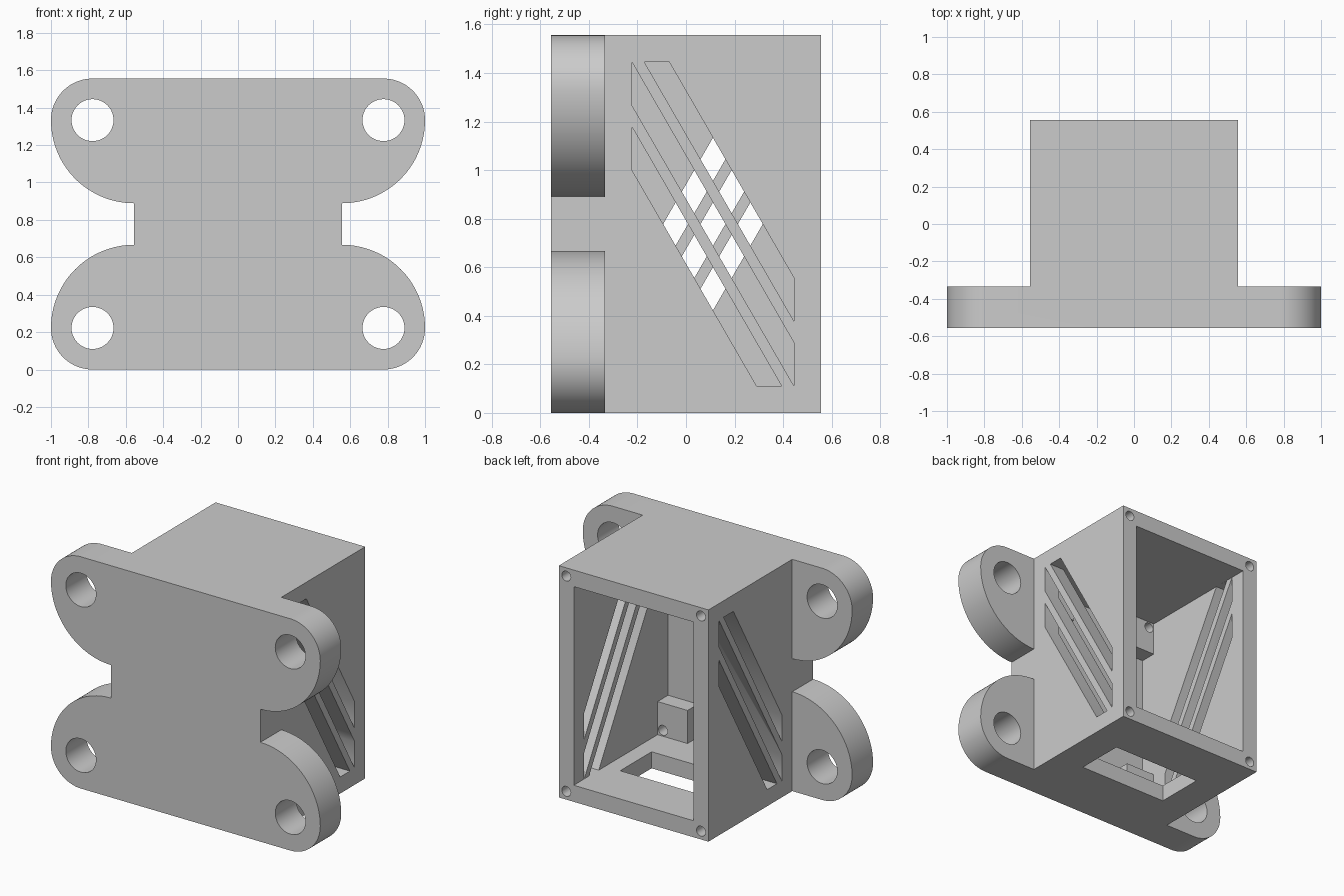
import bpy, bmesh, math

if "Cube" in bpy.data.objects:
    bpy.data.objects.remove(bpy.data.objects["Cube"])

S = 1 / 45  # drawn in millimetres, 90 mm wide -> 2 units

grey = bpy.data.materials.new("plain_grey")
grey.diffuse_color = (0.6, 0.6, 0.6, 1)
grey.use_nodes = True
grey.node_tree.nodes["Principled BSDF"].inputs["Base Color"].default_value = grey.diffuse_color

TO_3D = {
    "x": lambda u, v, d: (d, u, v),
    "y": lambda u, v, d: (u, d, v),
    "z": lambda u, v, d: (u, v, d),
}


def prism(name, pts, axis, a, b):
    """Extrude a closed 2D profile along an axis from a to b."""
    bm = bmesh.new()
    ends = [[bm.verts.new([c * S for c in TO_3D[axis](u, v, d)]) for u, v in pts]
            for d in (a, b)]
    n = len(pts)
    bm.faces.new(ends[0])
    bm.faces.new(ends[1][::-1])
    for i in range(n):
        j = (i + 1) % n
        bm.faces.new((ends[0][i], ends[0][j], ends[1][j], ends[1][i]))
    bmesh.ops.recalc_face_normals(bm, faces=bm.faces)
    me = bpy.data.meshes.new(name)
    bm.to_mesh(me)
    bm.free()
    me.materials.append(grey)
    ob = bpy.data.objects.new(name, me)
    bpy.context.collection.objects.link(ob)
    return ob


def rect(u0, u1, v0, v1):
    return [(u0, v0), (u1, v0), (u1, v1), (u0, v1)]


def arc(cx, cy, r, a0, a1, n):
    return [(cx + r * math.cos(math.radians(a0 + (a1 - a0) * i / n)),
             cy + r * math.sin(math.radians(a0 + (a1 - a0) * i / n)))
            for i in range(n + 1)]


def circle(cx, cy, r, n):
    return arc(cx, cy, r, 0, 360, n)[:-1]


def combine(target, tool, operation="DIFFERENCE"):
    tool.hide_render = True
    mod = target.modifiers.new("bool", "BOOLEAN")
    mod.operation = operation
    mod.solver = "EXACT"
    mod.object = tool
    bpy.context.view_layer.objects.active = target
    bpy.ops.object.modifier_apply(modifier=mod.name)
    bpy.data.objects.remove(tool)


# Mounting flange: four rounded ears, outline mirrored top/bottom and left/right
ear = arc(35, 10, 10, -90, 0, 20) + arc(25, 10, 20, 0, 90, 32)[1:]
right = ear + [(x, 70 - z) for x, z in reversed(ear)]
outline = right + [(-x, z) for x, z in reversed(right)]
body = prism("bracket_housing", outline, "y", -25, -15)

# Box housing
combine(body, prism("box", rect(-25, 25, 0, 70), "y", -20, 25), "UNION")

# Cavity open at the back; its deepest 5 mm leaves four corner bosses
combine(body, prism("cavity", rect(-20, 20, 5, 65), "y", -15, 30))
plus = [(-10, 5), (10, 5), (10, 15), (20, 15), (20, 55), (10, 55),
        (10, 65), (-10, 65), (-10, 55), (-20, 55), (-20, 15), (-10, 15)]
combine(body, prism("deep_cavity", plus, "y", -20, -14))

# Window in the floor
combine(body, prism("floor_window", rect(-15, 15, -5, 10), "z", -5, 8))

# Ear holes, rear screw holes and boss screw holes
for sx in (-1, 1):
    for sz in (-1, 1):
        combine(body, prism("ear_hole", circle(35 * sx, 35 + 25 * sz, 5.05, 48), "y", -30, -10))
        combine(body, prism("rear_hole", circle(22.5 * sx, 35 + 32.5 * sz, 1.5, 24), "y", 15, 30))
        combine(body, prism("boss_hole", circle(18.2 * sx, 35 + 28.2 * sz, 1.5, 24), "y", -19.98, -14))

# Slanted 60 degree vent slots, opposite slant on the two sides
k = math.sqrt(3)
W, H = 15, 29.99                      # half size of the slotted area
lo = (-W, k * W - 4)
middle = [(-W, H), (W, -k * W + 4), (W, -H), lo]
upper = [((16 - H) / k, H), (W, 16 - k * W), (W, 8 - k * W), ((8 - H) / k, H)]
lower = [(-u, -v) for u, v in upper]
for side in (1, -1):
    for slot in (upper, middle, lower):
        pts = [(5 + side * u, 35 + v) for u, v in slot]
        combine(body, prism("vent_slot", pts, "x", 18 * side, 28 * side))

# Smooth the rounded ears and holes, keep the edges crisp
bpy.ops.object.select_all(action="DESELECT")
body.select_set(True)
bpy.context.view_layer.objects.active = body
bpy.ops.object.shade_smooth_by_angle(angle=math.radians(30))
